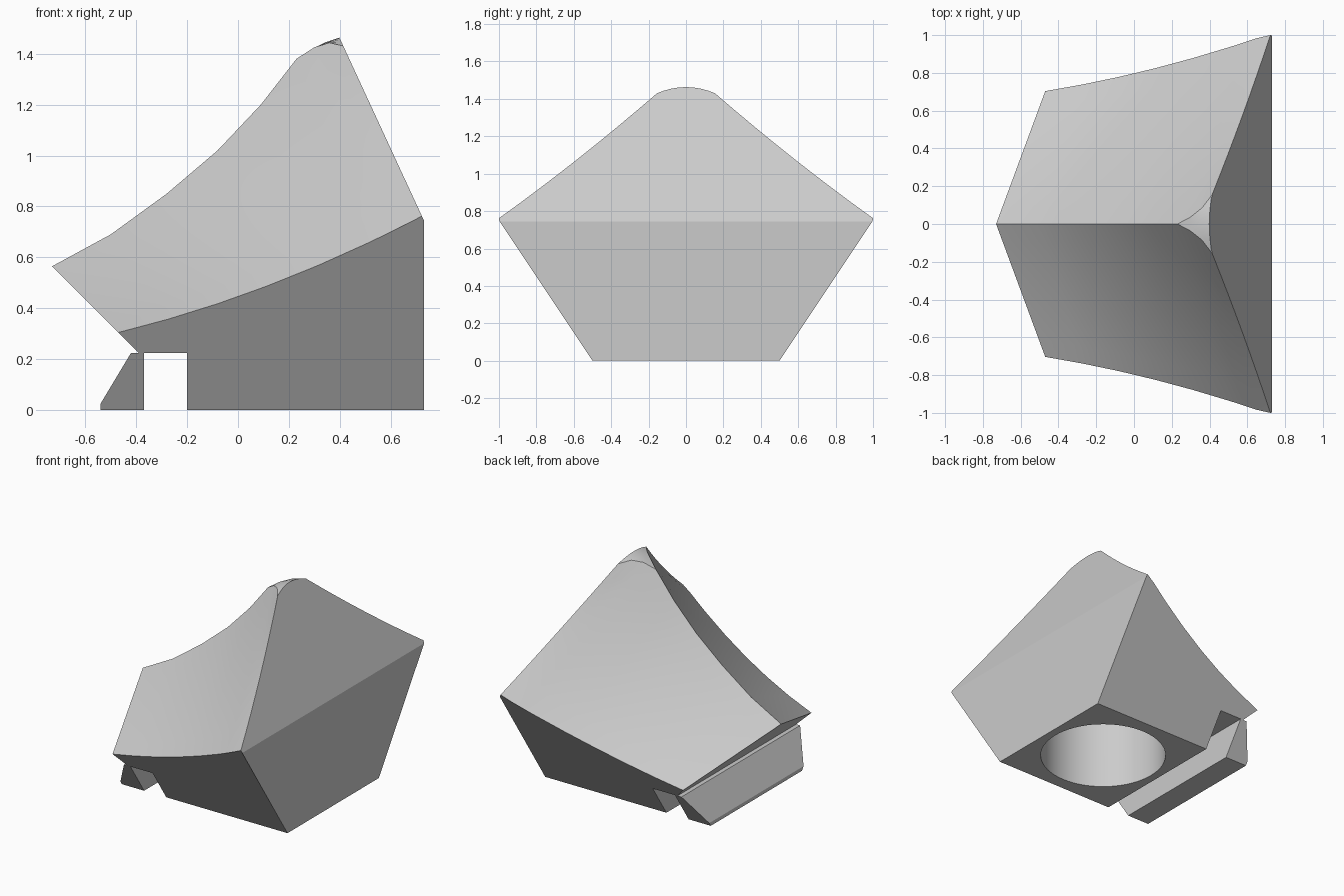
import bpy, bmesh
from mathutils import Vector

old = bpy.data.objects.get("Cube")
if old:
    bpy.data.objects.remove(old, do_unlink=True)

grey = bpy.data.materials.new("plain_grey")
grey.use_nodes = True
grey.diffuse_color = (0.6, 0.6, 0.6, 1)
grey.node_tree.nodes["Principled BSDF"].inputs["Base Color"].default_value = grey.diffuse_color

ROWS = 8


def side_y(z):
    """Half width of the flared side wall at a height."""
    return min(1, 0.5 + 0.667 * z)


def cut_x(z):
    """Position of the sloping upper end face at a height."""
    return 0.73 - (z - 0.745) * 0.462


# Boundary curves of one half of the hollow roof surface
ridge = [(0, (-0.73, 0, 0.565)), (0.165, (-0.5, 0, 0.69)), (0.33, (-0.28, 0, 0.85)),
         (0.49, (-0.08, 0, 1.02)), (0.66, (0.09, 0, 1.2)), (0.82, (0.23, 0, 1.38)),
         (0.88, (0.3, 0.037, 1.425)), (0.94, (0.36, 0.085, 1.443)), (1, (cut_x(1.43), 0.155, 1.43))]


def eave(t):
    z = 0.305 + 0.291 * t + 0.166 * t * t
    return Vector((-0.47 + 1.192 * t, side_y(z), z))


def end_edge(s):
    z = 1.43 - 0.668 * s - 0.064 * s * (1 - s)
    return Vector((cut_x(z), 0.155 + 0.845 * s, z))


def roof_column(t, top):
    """Blend the four boundary curves into one column of roof points."""
    top = Vector(top)
    front_top, end_top = Vector(ridge[0][1]), Vector(ridge[-1][1])
    column = []
    for j in range(ROWS + 1):
        s = j / ROWS
        front = front_top.lerp(eave(0), s)
        corners = front_top.lerp(end_top, t).lerp(eave(0).lerp(eave(1), t), s)
        column.append(top.lerp(eave(t), s) + front.lerp(end_edge(s), t) - corners)
    return column


bm = bmesh.new()
cache = {}


def vert(p, side=1):
    key = (round(p[0], 5), round(p[1] * side, 5) + 0.0, round(p[2], 5))
    if key not in cache:
        cache[key] = bm.verts.new(key)
    return cache[key]


def face(points, side=1):
    verts = list(dict.fromkeys(vert(p, side) for p in points))
    if len(verts) > 2:
        bm.faces.new(verts)


def grid(columns, side):
    for a, b in zip(columns, columns[1:]):
        for j in range(len(a) - 1):
            face((a[j], b[j], b[j + 1], a[j + 1]), side)


def flip(points):
    return [Vector((p[0], -p[1], p[2])) for p in reversed(points)]


roof = [roof_column(t, p) for t, p in ridge]

# Rounded tip where the two roof halves meet
middle = [(0.23, 1.38), (0.29, 1.418), (0.345, 1.445), (cut_x(1.463), 1.463)]
tip = []
for (mx, mz), (t, p) in zip(middle, ridge[5:]):
    column = []
    for j in range(5):
        f = j / 4
        z = mz + (p[2] - mz) * f * f
        x = cut_x(z) if t == 1 else mx + (p[0] - mx) * f * f
        column.append((x, p[1] * f, z))
    tip.append(column)

# Lower outline with the slot and the small front foot
outline = [(0.73, 0.745), (0.73, 0), (-0.2, 0), (-0.2, 0.225), (-0.37, 0.225), (-0.37, 0),
           (-0.54, 0), (-0.54, 0.025), (-0.42, 0.225), (-0.39, 0.225)]
lower = [Vector((x, side_y(z), z)) for x, z in outline]

for side in (1, -1):
    grid(roof, side)
    grid(tip, side)
    face([c[-1] for c in roof] + lower, side)

# Faces spanning from side to side
for a, b in zip(lower, lower[1:]):
    face([a, b] + flip([a, b]))
front = roof[0] + [lower[-1]]
face(front + flip(front))
end = tip[-1] + roof[-1][1:] + [lower[0]]
face(end + flip(end))

bmesh.ops.recalc_face_normals(bm, faces=bm.faces)
mesh = bpy.data.meshes.new("body")
bm.to_mesh(mesh)
bm.free()
body = bpy.data.objects.new("body", mesh)
bpy.context.collection.objects.link(body)
mesh.materials.append(grey)

# Round socket in the underside
bpy.ops.mesh.primitive_cylinder_add(vertices=64, radius=0.41, depth=1, location=(0.265, 0, 0))
cutter = bpy.context.object
cutter.name = "socket_cutter"
cutter.hide_render = True
cutter.data.materials.append(grey)
socket = body.modifiers.new("socket", "BOOLEAN")
socket.operation = "DIFFERENCE"
socket.solver = "EXACT"
socket.object = cutter

bpy.ops.object.select_all(action="DESELECT")
body.select_set(True)
bpy.context.view_layer.objects.active = body
bpy.ops.object.modifier_apply(modifier=socket.name)
bpy.data.objects.remove(cutter, do_unlink=True)
bpy.ops.object.shade_smooth_by_angle(angle=0.35)
